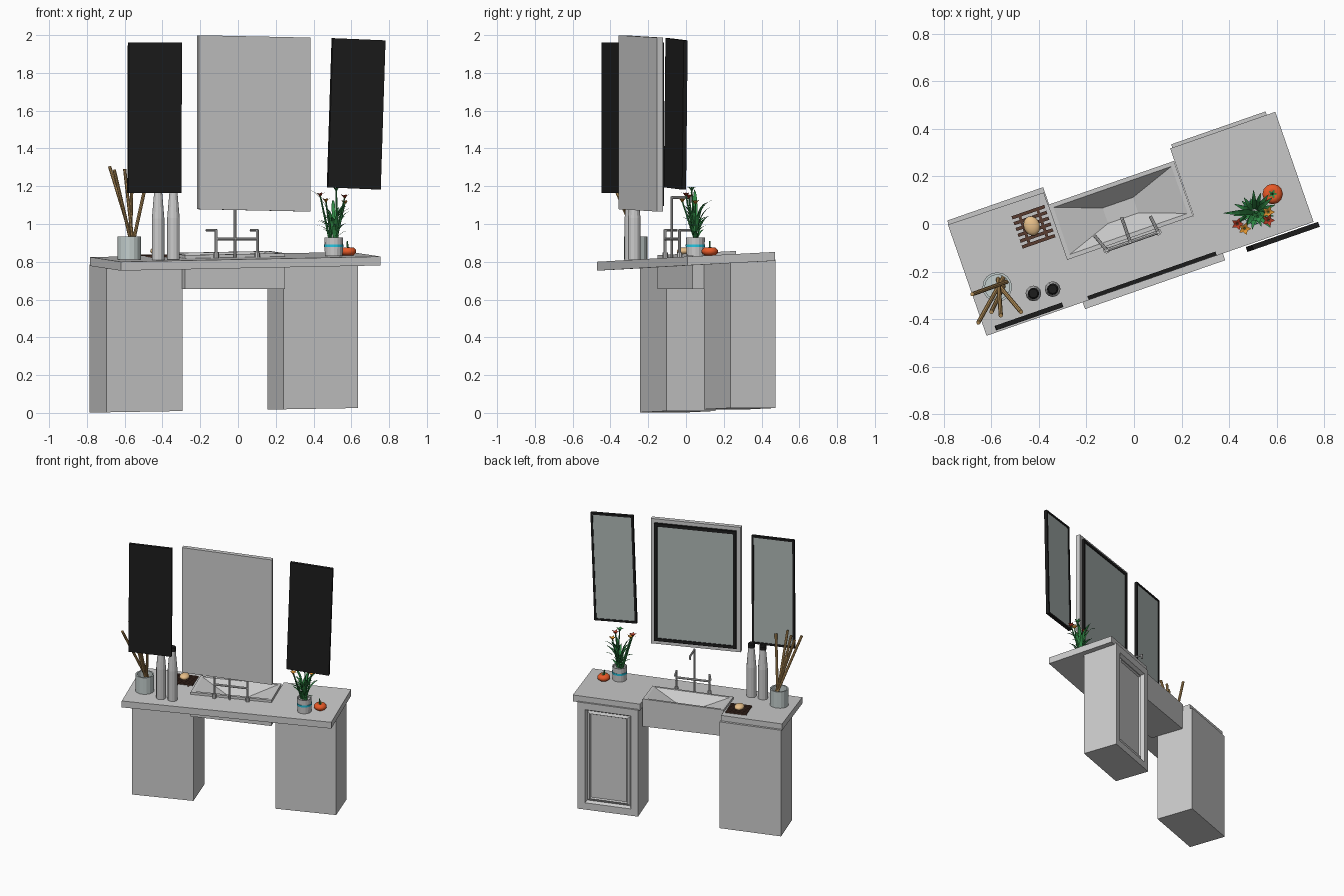
import bpy, bmesh, math, random
from mathutils import Vector, Matrix

if "Cube" in bpy.data.objects:
    bpy.data.objects.remove(bpy.data.objects["Cube"])

random.seed(4)
ANG = math.radians(19.2)
C, S = math.cos(ANG), math.sin(ANG)


def mat(name, r, g, b):
    m = bpy.data.materials.new(name)
    m.diffuse_color = (r, g, b, 1)
    m.use_nodes = True
    m.node_tree.nodes["Principled BSDF"].inputs["Base Color"].default_value = m.diffuse_color
    return m


BLACK = mat("black", .012, .012, .012)
GLASS = mat("mirror", .42, .47, .46)
CERAMIC = mat("ceramic", .55, .62, .61)
REED = mat("reed", .55, .33, .12)
WOOD = mat("dark_wood", .10, .045, .03)
SOAP = mat("soap", .8, .52, .25)
GREEN = mat("leaf", .03, .25, .06)
CYAN = mat("cyan", .02, .6, .8)
ORANGE = mat("orange", .8, .1, .02)
RED = mat("petal_red", .5, .05, .02)
YELLOW = mat("petal_yellow", .75, .3, .03)


def finish(name, bm, material=None, smooth=False):
    bmesh.ops.recalc_face_normals(bm, faces=bm.faces)
    me = bpy.data.meshes.new(name)
    bm.to_mesh(me)
    bm.free()
    ob = bpy.data.objects.new(name, me)
    bpy.context.collection.objects.link(ob)
    if material:
        me.materials.append(material)
    if smooth:
        me.polygons.foreach_set("use_smooth", [True] * len(me.polygons))
    return ob


def world(u, v, z):
    return Vector((u * C - v * S, u * S + v * C, z))


def top_z(u, v):  # slightly sloping counter surface
    return .80 + .019 * (u + .74) + .05 * (v + .24)


def top_xy(x, y):
    return top_z(x * C + y * S, -x * S + y * C)


def block(name, u, v, z, material=None, edit=None, zf=None, lean=0.0):
    """Box in the turned frame; edit works on the mesh, zf reshapes heights."""
    bm = bmesh.new()
    bmesh.ops.create_cube(bm, size=1)
    for p in bm.verts:
        p.co = ((u[p.co.x > 0]), (v[p.co.y > 0]), (z[p.co.z > 0]))
    if edit:
        edit(bm)
    for p in bm.verts:
        a, b, c = p.co
        p.co = world(a + lean * (c - z[0]), b, zf(a, b, c) if zf else c)
    return finish(name, bm, material)


def far_face(bm, axis):
    return max(bm.faces, key=lambda f: f.calc_center_median()[axis])


def inset(bm, f, t, axis, move):
    bmesh.ops.inset_region(bm, faces=[f], thickness=t, use_even_offset=True)
    for p in f.verts:
        p.co[axis] += move


def tube(name, p, q, r1, r2=None, seg=8, material=None):
    p, q = Vector(p), Vector(q)
    bm = bmesh.new()
    rot = (q - p).to_track_quat('Z', 'Y').to_matrix().to_4x4()
    bmesh.ops.create_cone(bm, cap_ends=True, segments=seg, radius1=r1, radius2=r2 or r1,
                          depth=(q - p).length, matrix=Matrix.Translation((p + q) / 2) @ rot)
    return finish(name, bm, material)


def lathe(name, prof, x, y, z, seg=16, material=None, smooth=False):
    bm = bmesh.new()
    vs = [bm.verts.new((x + r, y, z + h)) for r, h in prof]
    es = [bm.edges.new(e) for e in zip(vs, vs[1:])]
    bmesh.ops.spin(bm, geom=vs + es, cent=(x, y, 0), axis=(0, 0, 1), angle=math.tau, steps=seg)
    bmesh.ops.remove_doubles(bm, verts=bm.verts, dist=1e-4)
    return finish(name, bm, material, smooth)


# Countertop: U-shaped slab around the sink
bm = bmesh.new()
outline = [(-.74, -.24), (.716, -.24), (.716, .25), (.248, .25), (.248, -.05),
           (-.315, -.05), (-.315, .25), (-.74, .255)]
face = bm.faces.new([bm.verts.new(world(u, v, top_z(u, v))) for u, v in outline])
ext = bmesh.ops.extrude_face_region(bm, geom=[face])
for g in ext["geom"]:
    if isinstance(g, bmesh.types.BMVert):
        g.co.z -= .047
finish("countertop", bm)


# Cabinets, the right one with a recessed framed door
def door(bm):
    f = far_face(bm, 1)
    inset(bm, f, .05, 1, 0)
    inset(bm, f, .012, 1, -.022)
    inset(bm, f, .018, 1, .01)
    inset(bm, f, .006, 1, -.012)


def cab_z(a, b, c):
    return c + .016 * (a + .74) if c < .7 else c + top_z(a, b) - .85


block("left_cabinet", (-.737, -.31), (.0, .272), (.003, .81), zf=cab_z)
block("right_cabinet", (.258, .678), (.012, .265), (.003, .81), edit=door, zf=cab_z)


# Sink with a folded low-poly basin
def basin(bm):
    f = far_face(bm, 2)
    inset(bm, f, .018, 2, 0)
    inset(bm, f, .07, 2, -.08)
    for p in f.verts:
        p.co.x = -.035 + (p.co.x + .035) * .35


block("sink", (-.315, .246), (-.05, .195), (.655, .86), edit=basin,
      zf=lambda a, b, c: c if c < .7 else c + top_z(a, b) - .843)

# Bridge faucet
v = -.066
for side, u, du in (("left", -.145, -.028), ("right", .085, -.01)):
    tube(side + "_tap_post", world(u, v, .81), world(u, v, .972), .008)
    tube(side + "_tap_foot", world(u, v, .82), world(u, v, .85), .014)
    tube(side + "_tap_lever", world(u, v, .967), world(u + du, v + .075, .967), .007)
tube("faucet_bridge", world(-.145, v, .92), world(.085, v, .92), .008)
tube("faucet_post", world(-.04, v, .82), world(-.04, v, 1.145), .007)
tube("faucet_spout", world(-.04, v, 1.14), world(-.04, v + .11, 1.14), .007)
tube("faucet_tip", world(-.04, v + .105, 1.145), world(-.04, v + .105, 1.115), .007)


# Mirrors: board, dark frame, glass
def frame(t, d):
    return lambda bm: (inset(bm, far_face(bm, 1), t, 1, 0),
                       inset(bm, min(bm.faces, key=lambda f: (-round(f.calc_center_median().y, 4),
                             (f.calc_center_median() - mid(bm)).length - f.calc_area())), .001, 1, -d))


def mid(bm):
    return sum((p.co for p in bm.verts), Vector()) / len(bm.verts)


def mirror(name, u, v, z, t, slope, lean):
    u_mid = (u[0] + u[1]) / 2
    zf = lambda a, b, c: c + slope * (a - u_mid)
    block(name + "_frame", u, v, z, BLACK, frame(t, .008), zf, lean)
    k = (z[0] + t) - z[0]
    block(name + "_glass", (u[0] + t + lean * k, u[1] - t + lean * k), (v[1] - .008, v[1] - .004),
          (z[0] + t, z[1] - t), GLASS, None, zf, lean)


slope = -.02
block("centre_mirror_board", (-.312, .312), (-.27, -.238), (1.072, 1.993),
      zf=lambda a, b, c: c + slope * a)
mirror("centre_mirror", (-.285, .285), (-.238, -.222), (1.10, 1.966), .022, slope, 0)
mirror("left_mirror", (-.695, -.398), (-.232, -.212), (1.165, 1.962), .014, 0, .004)
mirror("right_mirror", (.412, .707), (-.268, -.246), (1.188, 1.978), .014, -.04, .034)

# Two bottles with dark caps
for i, (x, y) in enumerate(((-.423, -.292), (-.342, -.274))):
    z = top_xy(x, y)
    lathe(f"bottle_{i}", [(0, 0), (.033, 0), (.033, .22), (.028, .28), (.021, .36), (0, .36)],
          x, y, z, 12)
    lathe(f"bottle_cap_{i}", [(0, .36), (.024, .36), (.024, .385), (.018, .392), (0, .392)],
          x, y, z, 12, BLACK)

# Reed holder
x, y = -.575, -.265
z = top_xy(x, y)
lathe("reed_cup", [(0, 0), (.062, 0), (.062, .122), (.052, .122), (.052, .02), (0, .02)],
      x, y, z, 16, CERAMIC)
tips = ((-.68, -.295, 1.305), (-.655, -.415, 1.285), (-.56, -.385, 1.31),
        (-.475, -.37, 1.27), (-.60, -.37, 1.29))
for i, tip in enumerate(tips):
    a = math.tau * i / 5
    tube(f"reed_{i}", (x + .02 + .02 * math.cos(a), y + .022 + .02 * math.sin(a), z + .02),
         tip, .009, seg=8, material=REED)

# Slatted soap tray and soap
cu, cv = -.403, .128
z = top_z(cu, cv)
for i in range(6):
    b = cv - .065 + i * .026
    block(f"tray_slat_{i}", (cu - .073, cu + .073), (b - .007, b + .007), (z + .006, z + .014), WOOD)
for s in (-.04, .04):
    block("tray_rail", (cu + s - .006, cu + s + .006), (cv - .07, cv + .07), (z - .004, z + .008), WOOD)
bm = bmesh.new()
bmesh.ops.create_uvsphere(bm, u_segments=16, v_segments=8, radius=1)
bmesh.ops.transform(bm, verts=bm.verts, matrix=Matrix.Translation((-.43, -.008, z + .032))
                    @ Matrix.Rotation(ANG, 4, 'Z') @ Matrix.Diagonal((.034, .042, .02, 1)))
finish("soap", bm, SOAP, True)

# Flower pot with bright bands
px, py = .507, .05
pz = top_xy(px, py)
lathe("plant_pot", [(0, 0), (.047, 0), (.05, .1), (.043, .1), (.042, .085), (0, .085)], px, py, pz, 16)
lathe("pot_band", [(.045, .048), (.051, .048), (.052, .062), (.045, .062)], px, py, pz, 16, CYAN)


# Arching leaf blades and stems
def leaf(name, base, yaw, reach, rise, width, material=GREEN):
    bm = bmesh.new()
    d = Vector((math.cos(yaw), math.sin(yaw), 0))
    side = Vector((-d.y, d.x, 0))
    rows = []
    for i in range(6):
        t = i / 5
        p = Vector(base) + d * reach * t ** 1.4 + Vector((0, 0, rise * (1.7 * t - .75 * t * t)))
        w = width * (math.sin(math.pi * (.15 + .82 * t)))
        rows.append([bm.verts.new(p + side * w * k - Vector((0, 0, .2 * w * (1 - abs(k)))))
                     for k in (-1, 0, 1)])
    for r, q in zip(rows, rows[1:]):
        for k in (0, 1):
            bm.faces.new((r[k], r[k + 1], q[k + 1], q[k]))
    return finish(name, bm, material)


for i in range(20):
    a = i * 2.4
    leaf(f"leaf_{i}", (px + .015 * math.cos(a), py + .012 * math.sin(a), pz + .085 + .005 * i), a,
         random.uniform(.04, .085), random.uniform(.04, .14), .010)
leaf("long_leaf", (px, py, pz + .11), math.radians(182), .13, .255, .012)
blooms = ((.435, .0, 1.15, RED), (.465, -.02, 1.12, YELLOW), (.565, .015, 1.14, RED), (.565, .05, 1.11, YELLOW),
          (.52, .03, 1.18, GREEN))
for i, (x, y, z, m) in enumerate(blooms):
    tube(f"stem_{i}", (px + .01 * (i - 2), py, pz + .08), (x, y, z), .007, .004, 6, GREEN)
    for k in range(5):
        leaf(f"petal_{i}_{k}", (x, y, z - .005), k * math.tau / 5, .026, .022, .009, m)

# Small round fruit with a green stalk
x, y = .583, .126
z = top_xy(x, y)
lathe("fruit", [(0, 0), (.028, 0), (.043, .014), (.043, .028), (.03, .042), (.015, .042), (0, .034)],
      x, y, z, 12, ORANGE, True)
tube("fruit_stalk", (x, y, z + .03), (x - .006, y, z + .075), .006, .004, 6, GREEN)
for k in range(5):
    leaf(f"fruit_sepal_{k}", (x, y, z + .04), k * math.tau / 5, .02, .006, .005)
